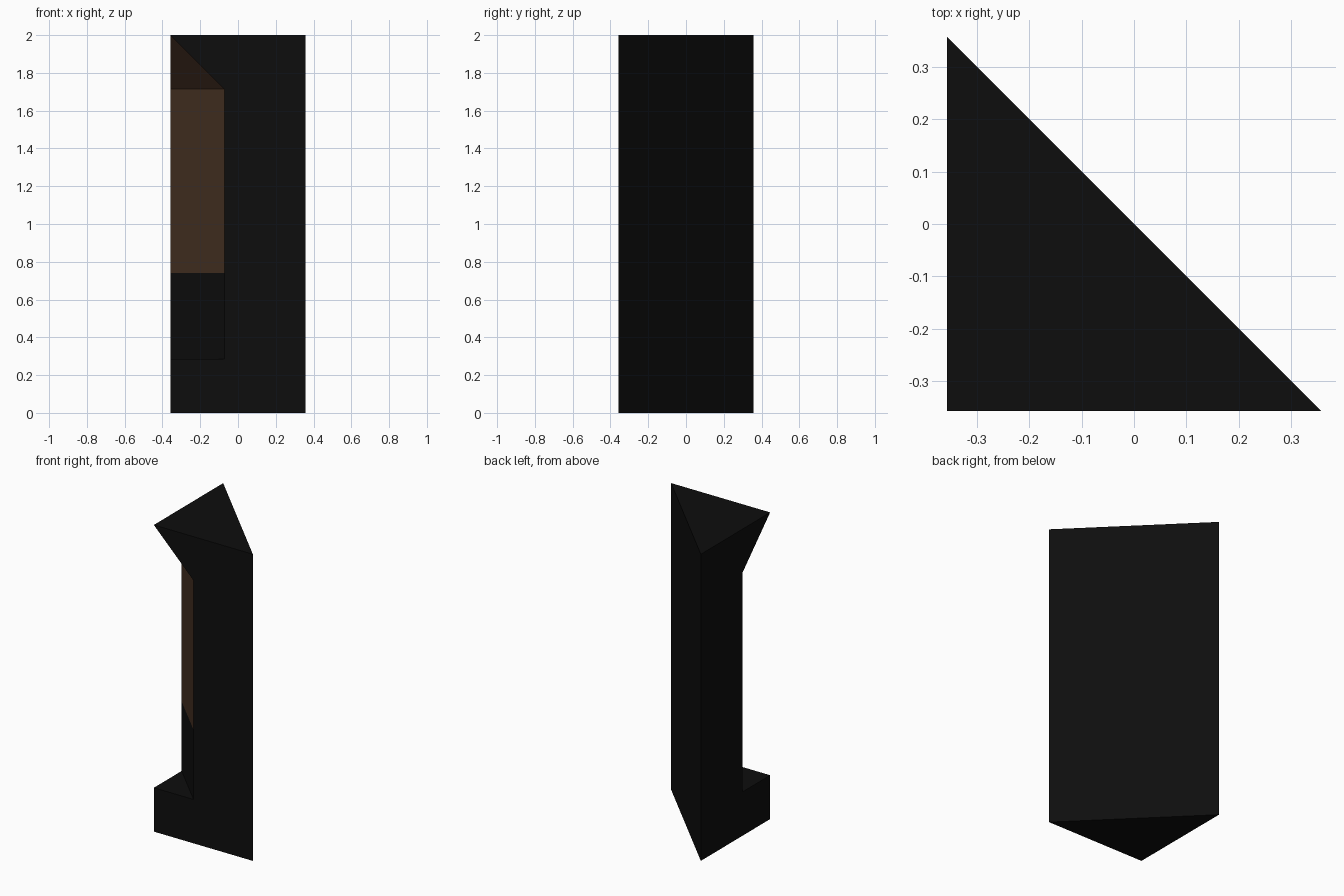
import bpy, bmesh

if "Cube" in bpy.data.objects:
    bpy.data.objects.remove(bpy.data.objects["Cube"])

H = 0.357      # half width of the triangular plan
C = 0.286      # how far the notch cuts along each short side


def material(name, rgb):
    m = bpy.data.materials.new(name)
    m.diffuse_color = (*rgb, 1)
    m.use_nodes = True
    m.node_tree.nodes["Principled BSDF"].inputs["Base Color"].default_value = m.diffuse_color
    return m


black = material("black", (0.0042, 0.0042, 0.0042))
brown = material("dark brown", (0.058, 0.029, 0.0152))

# Notched edge profile: (distance from the square corner, height)
profile = [(0, 0), (0, 0.286), (C, 0.286), (C, 0.74), (C, 1.714), (0, 2)]

bm = bmesh.new()
front = [bm.verts.new((-H + d, -H, z)) for d, z in profile]
# the left side is the front mirrored across the diagonal
left = [v if d == 0 else bm.verts.new((-H, -H + d, z))
        for v, (d, z) in zip(front, profile)]
right_end = [bm.verts.new((H, -H, z)) for z in (0, 2)]
back_end = [bm.verts.new((-H, H, z)) for z in (0, 2)]

# Outer walls, base and top
bm.faces.new(front + right_end[::-1])
bm.faces.new(left + back_end[::-1])
bm.faces.new(right_end + back_end[::-1])
bm.faces.new((front[0], right_end[0], back_end[0]))
bm.faces.new((front[-1], right_end[1], back_end[1]))

# Notch: ledge, lower wall, brown upper wall, brown sloped overhang
for i in range(1, len(profile) - 1):
    loop = list(dict.fromkeys((front[i], front[i + 1], left[i + 1], left[i])))
    bm.faces.new(loop).material_index = int(i >= 3)

bmesh.ops.recalc_face_normals(bm, faces=bm.faces)
mesh = bpy.data.meshes.new("notched_corner_column")
bm.to_mesh(mesh)
bm.free()
mesh.materials.append(black)
mesh.materials.append(brown)
column = bpy.data.objects.new("notched_corner_column", mesh)
bpy.context.collection.objects.link(column)
